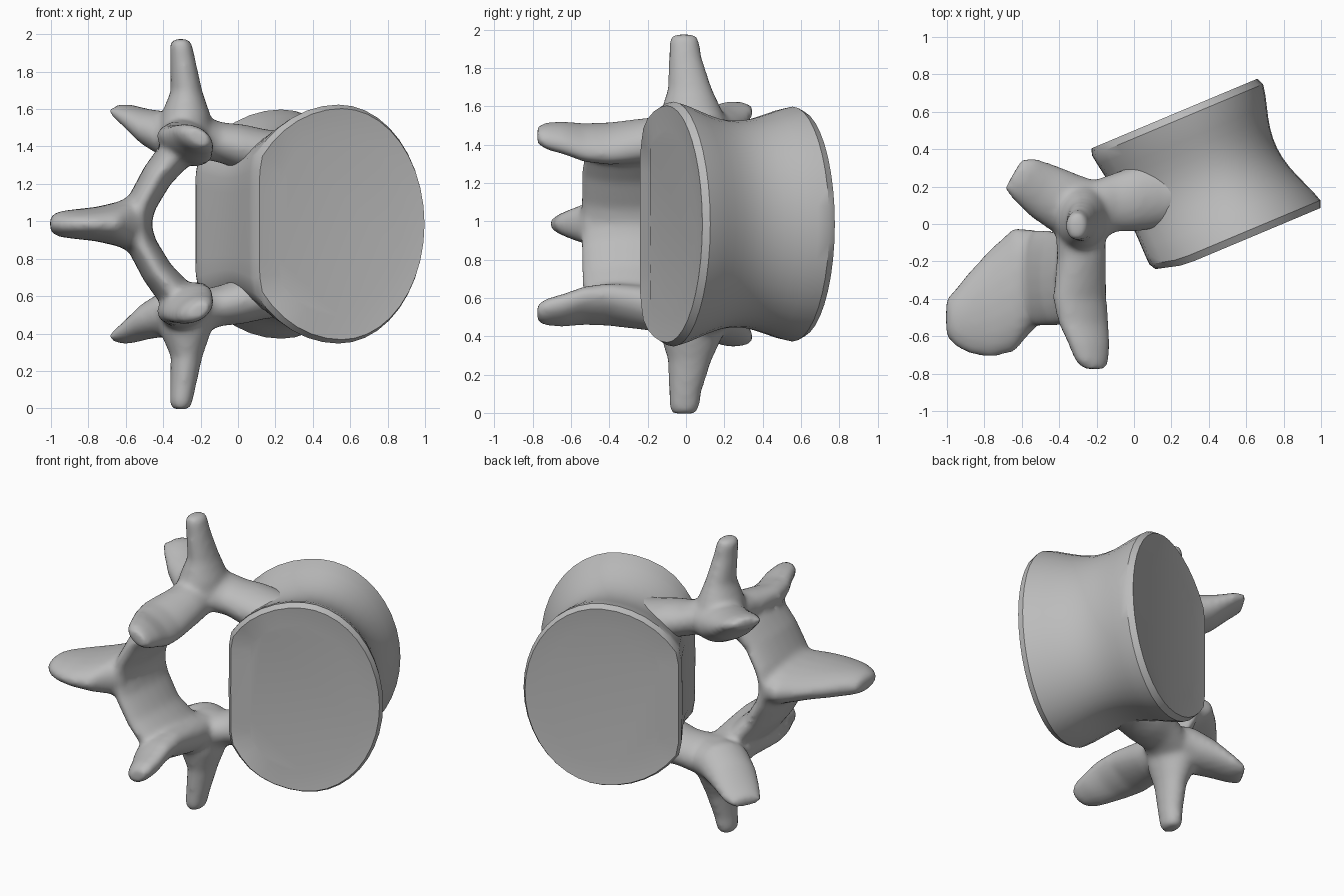
import bpy, bmesh, math
from mathutils import Vector

cube = bpy.data.objects.get("Cube")
if cube:
    bpy.data.objects.remove(cube)

MID = 0.985  # height of the mirror plane
bone = bpy.data.materials.new("bone_grey")
bone.diffuse_color = (0.5, 0.5, 0.5, 1)
bone.use_nodes = True
bone.node_tree.nodes["Principled BSDF"].inputs["Base Color"].default_value = (0.5, 0.5, 0.5, 1)


def loft(bm, rings):
    """Skin closed rings of points and cap both ends."""
    loops = [[bm.verts.new(p) for p in ring] for ring in rings]
    n = len(loops[0])
    faces = []
    for a, b in zip(loops, loops[1:]):
        for i in range(n):
            j = (i + 1) % n
            faces.append(bm.faces.new((a[i], a[j], b[j], b[i])))
    faces.append(bm.faces.new(loops[0][::-1]))
    faces.append(bm.faces.new(loops[-1]))
    bmesh.ops.recalc_face_normals(bm, faces=faces)
    return faces[-2:]


def finish(bm, name):
    mesh = bpy.data.meshes.new(name)
    bm.to_mesh(mesh)
    bm.free()
    obj = bpy.data.objects.new(name, mesh)
    bpy.context.collection.objects.link(obj)
    mesh.materials.append(bone)
    bpy.ops.object.select_all(action='DESELECT')
    obj.select_set(True)
    bpy.context.view_layer.objects.active = obj
    bpy.ops.object.shade_smooth_by_angle(angle=math.radians(35))
    return obj


# Drum-shaped body: round section with one flat side, pinched waist, bevelled rims
side = Vector((0.922, 0.387, 0))
front, rear = Vector((0.555, -0.10, MID)), Vector((0.215, 0.59, MID))


def body_ring(t, pinch, scale):
    centre = front.lerp(rear, t)
    ring = []
    for i in range(40):
        a = math.tau * i / 40
        c, s = math.cos(a), math.sin(a)
        if c > 0:
            u = 0.497 * c * (1 - 0.17 * pinch)
        else:
            u = max(0.59 * c, -0.475 + 0.02 * c) * (1 - 0.04 * pinch)
        z = 0.64 * s * (1 - 0.045 * t - 0.135 * pinch)
        # The front rim curls back slightly toward the flat side
        curl = 0.25 * max(0, -0.32 - u) * (1 - t)
        ring.append(centre + side * u * scale + Vector((0, curl, z * scale)))
    return ring


bm = bmesh.new()
rings = [body_ring(0, 0, 0.965)]
for k in range(13):
    rings.append(body_ring(0.05 + 0.9 * k / 12, math.sin(math.pi * k / 12) ** 1.3, 1))
rings.append(body_ring(1, 0, 0.97))
caps = loft(bm, rings)
# Shallow dish in each end
for cap in caps:
    bmesh.ops.inset_region(bm, faces=[cap], thickness=0.12, depth=-0.012)
finish(bm, "vertebral_body")

# Arch and processes: elliptical limbs fused into one smooth piece
X, Y, Z = Vector((1, 0, 0)), Vector((0, 1, 0)), Vector((0, 0, 1))
bm = bmesh.new()


def limb(sections, u, v, flip=1):
    """Each section: x, y, height above mirror plane, two half widths."""
    rings = []
    for x, y, h, ru, rv in sections:
        ring = []
        for i in range(20):
            a = math.tau * i / 20
            p = Vector((x, y, h)) + u * ru * math.cos(a) + v * rv * math.sin(a)
            ring.append((p.x, p.y, MID + flip * p.z))
        rings.append(ring)
    loft(bm, rings)


pedicle = [(0.30, 0.18, 0.39, 0.12, 0.11), (0.16, 0.16, 0.385, 0.18, 0.12),
           (0.02, 0.14, 0.41, 0.18, 0.125), (-0.09, 0.12, 0.435, 0.16, 0.11),
           (-0.20, 0.07, 0.47, 0.17, 0.12), (-0.30, 0.05, 0.48, 0.15, 0.14),
           (-0.38, 0.04, 0.49, 0.08, 0.08)]
transverse = [(-0.285, 0.03, 0.44, 0.16, 0.18), (-0.28, 0.03, 0.58, 0.135, 0.165),
              (-0.275, 0.02, 0.71, 0.085, 0.115), (-0.295, -0.005, 0.88, 0.068, 0.085),
              (-0.305, -0.01, 0.96, 0.06, 0.08), (-0.305, -0.01, 0.99, 0.045, 0.06)]
upper_joint = [(-0.24, 0.07, 0.47, 0.17, 0.12), (-0.36, 0.11, 0.47, 0.17, 0.13),
               (-0.48, 0.175, 0.515, 0.155, 0.10), (-0.585, 0.24, 0.58, 0.13, 0.06),
               (-0.645, 0.27, 0.605, 0.095, 0.035)]
lower_joint = [(-0.29, 0.04, 0.47, 0.14, 0.11), (-0.28, -0.18, 0.44, 0.14, 0.11),
               (-0.29, -0.40, 0.42, 0.16, 0.09), (-0.27, -0.53, 0.425, 0.15, 0.08),
               (-0.24, -0.64, 0.45, 0.125, 0.07), (-0.225, -0.73, 0.46, 0.10, 0.06),
               (-0.21, -0.775, 0.465, 0.065, 0.04)]
lamina = [(-0.56, -0.29, -0.04, 0.26, 0.09), (-0.51, -0.29, 0.12, 0.26, 0.08),
          (-0.43, -0.29, 0.26, 0.255, 0.085), (-0.35, -0.27, 0.355, 0.27, 0.095),
          (-0.26, -0.22, 0.43, 0.26, 0.09)]
spine = [(-0.49, -0.29, 0, 0.23, 0.18), (-0.56, -0.31, 0, 0.28, 0.16),
         (-0.64, -0.35, 0, 0.335, 0.12), (-0.76, -0.42, 0, 0.295, 0.092),
         (-0.87, -0.47, 0, 0.23, 0.08), (-0.95, -0.50, 0, 0.16, 0.07),
         (-1.005, -0.50, 0, 0.10, 0.045)]
joint_side = Vector((0.5, 0.86, 0))
lower_u = Vector((0.86, 0, -0.5))
lower_v = Vector((0.5, 0, 0.86))
lamina_v = Vector((-0.85, 0, 0.52))

for flip in (1, -1):
    limb(pedicle, Y, Z, flip)
    limb(transverse, X, Y, flip)
    limb(upper_joint, joint_side, Z, flip)
    limb(lower_joint, lower_u, lower_v, flip)
    limb(lamina, Y, lamina_v, flip)
limb(spine, Y, Z)

arch = finish(bm, "arch_and_processes")
fuse = arch.modifiers.new("fuse", 'REMESH')
fuse.mode = 'VOXEL'
fuse.voxel_size = 0.018
fuse.use_smooth_shade = True
soften = arch.modifiers.new("soften", 'SMOOTH')
soften.factor = 0.5
soften.iterations = 10
